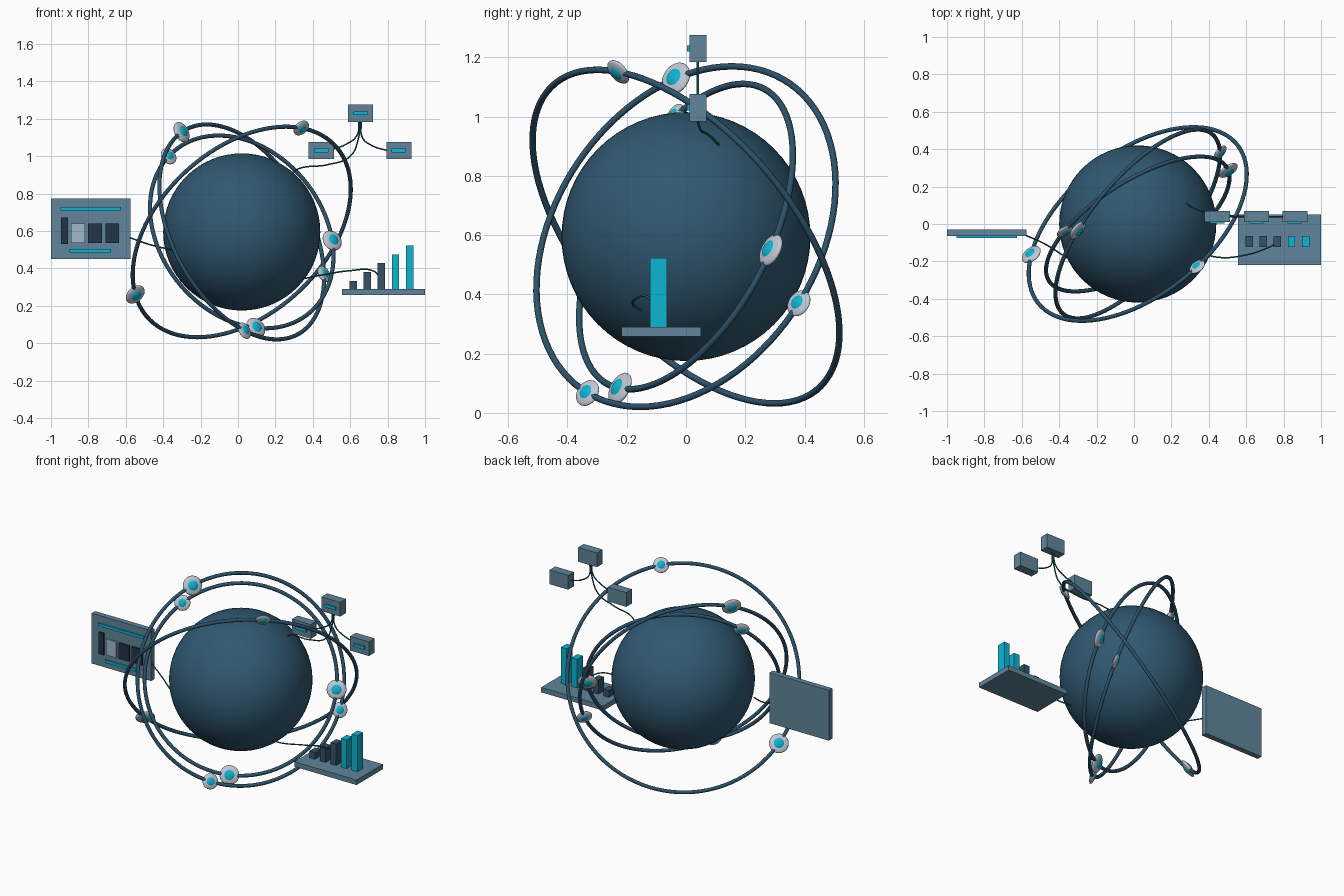
import bpy
from mathutils import Vector

old = bpy.data.objects.get("Cube")
if old:
    bpy.data.objects.remove(old, do_unlink=True)


def material(name, r, g, b):
    m = bpy.data.materials.new(name)
    m.use_nodes = True
    m.diffuse_color = (r, g, b, 1)
    m.node_tree.nodes["Principled BSDF"].inputs["Base Color"].default_value = (r, g, b, 1)
    return m


GLOBE = material("deep blue", .030, .098, .165)
RING = material("ring blue", .026, .085, .145)
SLATE = material("slate", .115, .235, .32)
CYAN = material("cyan", .004, .46, .65)
SILVER = material("silver", .52, .58, .66)
NAVY = material("navy", .016, .034, .062)
PALE = material("pale blue", .36, .48, .58)
BAR = material("bar blue", .035, .085, .14)
CABLE = material("cable teal", .008, .11, .13)

CENTER = Vector((.02, 0, .595))


def finish(name, mat, smooth=False):
    o = bpy.context.object
    o.name = name
    o.data.materials.append(mat)
    if smooth:
        bpy.ops.object.shade_smooth()
    return o


def box(name, mat, x, y, z):
    """Box from its (min, max) range along each axis."""
    ranges = (x, y, z)
    bpy.ops.mesh.primitive_cube_add(size=1, location=[(a + b) / 2 for a, b in ranges])
    o = finish(name, mat)
    o.scale = [b - a for a, b in ranges]
    return o


def ellipsoid(name, mat, center, radius, depth, normal):
    bpy.ops.mesh.primitive_uv_sphere_add(segments=32, ring_count=16, location=center)
    o = finish(name, mat, True)
    o.scale = (radius, radius, depth)
    o.rotation_euler = normal.to_track_quat('Z', 'Y').to_euler()


def cable(name, *points):
    c = bpy.data.curves.new(name, 'CURVE')
    c.dimensions = '3D'
    c.bevel_depth = .004
    c.bevel_resolution = 2
    c.use_fill_caps = True
    s = c.splines.new('BEZIER')
    s.bezier_points.add(len(points) - 1)
    for p, co in zip(s.bezier_points, points):
        p.co = co
        p.handle_left_type = p.handle_right_type = 'AUTO'
    c.materials.append(CABLE)
    o = bpy.data.objects.new(name, c)
    bpy.context.collection.objects.link(o)


# Central globe
bpy.ops.mesh.primitive_uv_sphere_add(segments=64, ring_count=32, radius=.42, location=CENTER)
finish("globe", GLOBE, True)

# Orbit rings: name, axis, radius, then nodes as (direction, node radius)
BIG, SMALL = .058, .047
rings = [
    ("wide_ring", (-.515, .648, .561), .680,
     [((.325, -.235, .56), SMALL), ((-.585, -.16, -.335), BIG)]),
    ("tall_ring", (.709, -.588, .39), .624,
     [((-.32, -.04, .545), BIG), ((.02, -.34, -.53), SMALL), ((.43, .38, -.225), SMALL)]),
    ("inner_ring", (.494, -.769, .406), .564,
     [((.08, -.23, -.5), BIG), ((.485, .285, -.045), BIG), ((-.4, -.03, .405), SMALL)]),
]
for name, axis, radius, nodes in rings:
    n = Vector(axis).normalized()
    bpy.ops.mesh.primitive_torus_add(
        major_radius=radius, minor_radius=.011, major_segments=96, minor_segments=12,
        location=CENTER, rotation=n.to_track_quat('Z', 'Y').to_euler())
    finish(name, RING, True)
    for direction, size in nodes:
        d = Vector(direction)
        d = (d - n * d.dot(n)).normalized()
        pos = CENTER + d * radius
        ellipsoid(name + "_node_disc", SILVER, pos, size, size * .3, n)
        ellipsoid(name + "_node_core", CYAN, pos, size * .67, size * .4, n)

# Display panel on the right-hand side
box("display_panel", SLATE, (-1, -.575), (-.065, -.03), (.45, .775))
FACE = (-.074, -.064)
box("display_title_strip", CYAN, (-.95, -.625), FACE, (.71, .728))
box("display_footer_strip", CYAN, (-.9, -.68), FACE, (.485, .503))
box("display_side_strip", NAVY, (-.945, -.908), FACE, (.53, .672))
for i, mat in enumerate((PALE, NAVY, NAVY)):
    x = -.893 + i * .092
    box("display_tile", mat, (x, x + .074), FACE, (.537, .64))
cable("display_cable", (-.58, -.06, .565), (-.48, -.105, .53), (-.36, -.18, .5))

# Bar chart platform
box("chart_base", SLATE, (.555, 1), (-.218, .05), (.258, .29))
for i in range(5):
    x = .615 + i * .0757
    box("chart_bar", BAR if i < 3 else CYAN, (x - .02, x + .02), (-.122, -.064),
        (.288, .333 + i * .0475))
cable("chart_cable", (.35, -.15, .345), (.45, -.178, .365), (.6, -.165, .388),
      (.72, -.125, .388), (.765, -.1, .35))

# Linked boxes above the globe
for x, z in ((.655, 1.23), (.445, 1.03), (.86, 1.03)):
    box("link_box", SLATE, (x - .067, x + .067), (.012, .07), (z - .046, z + .046))
    box("link_box_strip", CYAN, (x - .038, x + .038), (.003, .013), (z - .01, z + .01))
FORK = (.645, .04, 1.1)
cable("trunk_cable", (.28, .11, .905), (.33, .08, .935), (.48, .05, .955),
      (.6, .04, 1.0), FORK, (.655, .04, 1.19))
cable("left_branch_cable", (.648, .04, 1.19), (.635, .04, 1.11), (.57, .04, 1.06), (.5, .04, 1.035))
cable("right_branch_cable", (.66, .04, 1.19), (.665, .04, 1.1), (.72, .04, 1.055), (.8, .04, 1.03))
